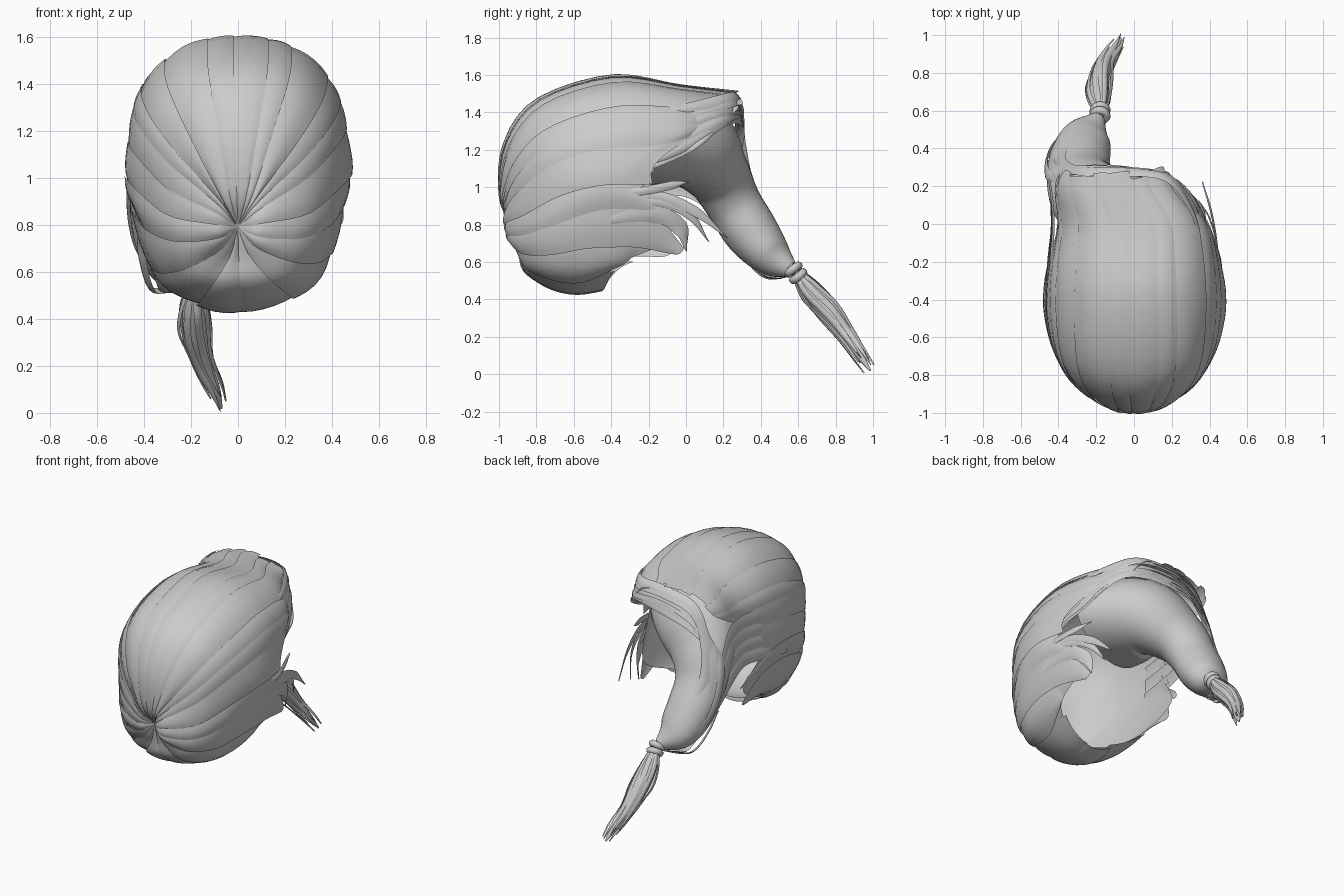
import bpy, math, random
from mathutils import Vector as V

if "Cube" in bpy.data.objects:
    bpy.data.objects.remove(bpy.data.objects["Cube"])
random.seed(4)

# Half-cap guide strands: crown, upper, temple, side, low side, nape side, nape (6 points each)
POLE = (0, -.92, .79)
GUIDES = [
 [(0,-.985,.94),(0,-.97,1.22),(0,-.8,1.46),(0,-.4,1.59),(0,-.05,1.54),(0,.25,1.51)],
 [(.07,-.98,.94),(.17,-.93,1.21),(.24,-.75,1.42),(.245,-.38,1.535),(.225,-.02,1.5),(.19,.26,1.47)],
 [(.08,-.965,.9),(.27,-.88,1.09),(.385,-.7,1.24),(.42,-.36,1.34),(.375,0,1.34),(.3,.23,1.38)],
 [(.1,-.96,.83),(.29,-.86,.89),(.41,-.68,1.0),(.46,-.5,1.05),(.465,-.35,1.07),(.44,-.2,1.09)],
 [(.09,-.95,.75),(.26,-.87,.74),(.38,-.7,.79),(.435,-.45,.87),(.425,-.22,.85),(.37,-.03,.72)],
 [(.06,-.9,.69),(.18,-.85,.6),(.27,-.72,.56),(.31,-.58,.555),(.325,-.45,.57),(.31,-.34,.59)],
 [(0,-.88,.68),(0,-.86,.57),(0,-.76,.49),(0,-.66,.45),(0,-.56,.44),(0,-.44,.46)],
]

def cr(a, b, c, d, t):
    return b + (c-a)*(t/2) + (a*2-b*5+c*4-d)*(t*t/2) + (b*3-a-c*3+d)*(t**3/2)

def spline(pts, v):
    i = max(0, min(int(v), len(pts)-2))
    a = pts[i-1] if i else pts[0]*2-pts[1]
    d = pts[i+2] if i+2 < len(pts) else pts[-1]*2-pts[-2]
    return cr(a, pts[i], pts[i+1], d, v-i)

def guide(k):
    k %= 12
    s = 1 if k <= 6 else -1
    return [V(POLE)] + [V((s*p[0], p[1], p[2])) for p in GUIDES[k if k <= 6 else 12-k]]

ROWS = [guide(k) for k in range(12)]

def cap_point(u, v, lift=0):
    i = math.floor(u)
    p = cr(*[spline(ROWS[(i+j) % 12], v) for j in (-1, 0, 1, 2)], u-i)
    t = max(0, min(1, (p.y+.05)/.28))
    if p.z > 1.2:                      # fringe leans towards the tail side
        p.x -= .1*t*t*(3-2*t)
    return p + (p-V((0, -.4, 1.02))).normalized()*lift

def grid(name, rows, close=False):
    n = len(rows[0])
    verts = [p for r in rows for p in r]
    faces = [(i*n+j, i*n+(j+1) % n, (i+1)*n+(j+1) % n, (i+1)*n+j)
             for i in range(len(rows)-1) for j in range(n if close else n-1)]
    me = bpy.data.meshes.new(name)
    me.from_pydata(verts, [], faces)
    ob = bpy.data.objects.new(name, me)
    bpy.context.collection.objects.link(ob)
    for f in me.polygons:
        f.use_smooth = True
    return ob

# Base cap under the locks
grid("hair_cap", [[cap_point(u/6, v*5.75/30) for u in range(72)] for v in range(31)], True)

# Overlapping locks running from the gathering point to the hairline
u, n = 0.0, 0
while u < 12:
    w = random.uniform(.32, .8)
    low = 3.1 < min(u+w/2, 12-u-w/2) < 4.9
    end = random.uniform(5.75, 6.3) if low else random.uniform(5.9, 6.1)
    top = random.uniform(.009, .02)
    rows = []
    for r in range(25):
        f = r/24
        v = .12 + (end-.12)*f
        taper = 1-(.75 if low else .1)*max(0, (f-.72)/.28)**2
        rows.append([cap_point(u+w/2+(c/6-.5)*(w+.12)*taper, v,
                     min(1, v)*(.003+top*math.sin(c/6*2.2))) for c in range(7)])
    grid("cap_lock_%02d" % n, rows)
    u += w
    n += 1

def tube(name, rings, sides=24, steps=6):
    """Lofted tube; ring = x, y, z, half width across x, half thickness."""
    c = [V(r[:3]) for r in rings]
    s = [V((r[3], r[4], 0)) for r in rings]
    rows, m = [], (len(rings)-1)*steps
    for i in range(m+1):
        v = i/steps
        p, q = spline(c, v), spline(s, v)
        t = (spline(c, min(v+.1, len(c)-1))-spline(c, max(v-.1, 0))).normalized()
        a = (V((1, 0, 0))-t*t.x).normalized()
        b = a.cross(t)
        rows.append([p+a*q.x*math.cos(k*math.tau/sides)+b*q.y*math.sin(k*math.tau/sides)
                     for k in range(sides)])
    return grid(name, rows, True)

# Swept trunk that runs from inside the fringe to the tie
TRUNK = [(0,-.26,1.27,.42,.25), (-.1,.01,1.24,.3,.25), (-.24,.16,1.08,.22,.18),
         (-.29,.25,.92,.17,.15), (-.285,.35,.76,.16,.145), (-.25,.46,.63,.13,.11),
         (-.19,.56,.56,.04,.045)]
tube("tail_trunk", TRUNK)

# Loose tail below the tie
TAIL = [(-.18,.6,.53,.03,.03), (-.185,.68,.43,.05,.05), (-.18,.77,.33,.05,.058),
        (-.15,.86,.21,.04,.038), (-.1,.93,.1,.025,.022), (-.07,.985,.02,.005,.005)]
tube("tail_end", TAIL, 14)

def ribbon(name, pts, width, centre, tip=.1, root=.6):
    """Flat tapered strand facing away from a centre point."""
    pts = [V(p) for p in pts]
    rows, m = [], (len(pts)-1)*6
    for i in range(m+1):
        v, f = i/6, i/m
        p = spline(pts, v)
        t = spline(pts, min(v+.1, len(pts)-1))-spline(pts, max(v-.1, 0))
        c = centre(p) if callable(centre) else V(centre)
        nrm = (p-c).normalized()
        side = t.cross(nrm).normalized()
        w = width/2*min(1, root+f*3, tip+(1-f)*3)
        rows.append([p+side*w*k+nrm*.008*(1-k*k) for k in (-1, -.5, 0, .5, 1)])
    return grid(name, rows)

def trunk_centre(p):
    cs = [V(r[:3]) for r in TRUNK]
    return min((spline(cs, k/6) for k in range(37)), key=lambda q: (q-p).length)

# Fringe bands: across the forehead, over the side, down the outer flank of the trunk
OUTER = [(.43,-.3,1.07),(.38,0,1.22),(.25,.2,1.35),(0,.28,1.36),(-.26,.29,1.29),
         (-.43,.25,1.12),(-.465,.3,.9),(-.43,.4,.7),(-.32,.5,.575),(-.2,.58,.54)]
INNER = [(.36,-.15,1.4),(.31,.06,1.43),(.18,.24,1.475),(-.04,.27,1.49),(-.26,.28,1.42),
         (-.36,.3,1.2),(-.385,.345,1.0),(-.34,.455,.82),(-.26,.545,.66),(-.18,.59,.55)]
for k in range(6):
    f = k/5
    pts = [V(a).lerp(V(b), f)+V((0, random.uniform(-.003, .01), random.uniform(-.006, .006)))
           for a, b in zip(OUTER, INNER)]
    ribbon("fringe_band_%d" % k, pts, .06, trunk_centre, .25)

# Left side sheet joining the cap to the trunk, in overlapping bands
LEFT_TOP = [V(p) for p in [(-.44,-.4,1.28),(-.43,-.18,1.29),(-.42,.0,1.3),(-.43,.15,1.26),
                           (-.45,.27,1.06),(-.455,.34,.88)]]
LEFT_LOW = [V(p) for p in [(-.455,-.45,.9),(-.45,-.22,.94),(-.43,-.03,.96),(-.43,.1,.9),
                           (-.42,.2,.8),(-.4,.32,.68)]]
for k in range(4):
    rows = []
    for i in range(31):
        a, b = spline(LEFT_TOP, i/6), spline(LEFT_LOW, i/6)
        rows.append([a.lerp(b, (k+c*.27)/4)+V((-.012*math.sin(c/4*2.4), 0, 0))
                     for c in range(5)])
    grid("left_band_%d" % k, rows)

# Right side wisps along the open edge
WISPS = [
 [(.46,-.33,.97),(.455,-.2,.985),(.42,-.08,1.01),(.38,.02,1.03)],
 [(.45,-.4,.92),(.44,-.15,.95),(.41,.05,.87),(.36,.22,.73)],
 [(.45,-.4,.9),(.44,-.15,.92),(.4,.02,.85),(.34,.12,.71)],
 [(.44,-.4,.82),(.43,-.15,.85),(.39,-.03,.78),(.36,.0,.66)]]
for k, pts in enumerate(WISPS):
    ribbon("right_wisp_%d" % k, pts, (.045, .055, .05, .09)[k], (0, -.3, .95), .05)
ribbon("loose_strand", [(.44,-.25,1.08),(.38,-.02,1.18),(.36,.08,1.24),(.26,.2,1.34)],
       .03, (0, 0, 1.1))

# Loose strands drooping under the trunk near the tie
for k in range(3):
    x = -.4+.05*k
    ribbon("droop_strand_%d" % k, [(x-.02,.25,.74),(x,.33,.62),(x+.03,.42,.53),
           (x*.6-.09,.5,.52),(-.18,.58,.54)], .05, (-.27,.42,.7), .3)

# Tie: two wrapped rings
for k, (y, z) in enumerate([(.575,.56), (.6,.525)]):
    bpy.ops.mesh.primitive_torus_add(location=(-.18, y, z), major_segments=20, minor_segments=10,
        major_radius=.034, minor_radius=.022, rotation=(math.radians(38), .25*(k-.5), 0))
    bpy.context.object.name = "hair_tie_%d" % k
    bpy.ops.object.shade_smooth()

# Strands wrapped around the loose tail, with split tips
axis = [V(r[:3]) for r in TAIL]
for k in range(8):
    a = k*math.tau/8
    cut = random.uniform(.8, 1)
    pts = []
    for r in range(6):
        p = spline(axis, r*cut)
        rad = (.03, .058, .064, .05, .042, .03)[r]*random.uniform(.92, 1.1)
        a += .12
        pts.append(p+V((math.cos(a)*rad, math.sin(a)*rad*.75, math.sin(a)*rad*.6)))
    pts[-1].z = max(pts[-1].z, .008)
    ribbon("tail_strand_%d" % k, pts, .035,
           lambda p: min((spline(axis, j/6) for j in range(31)), key=lambda q: (q-p).length), .08)
